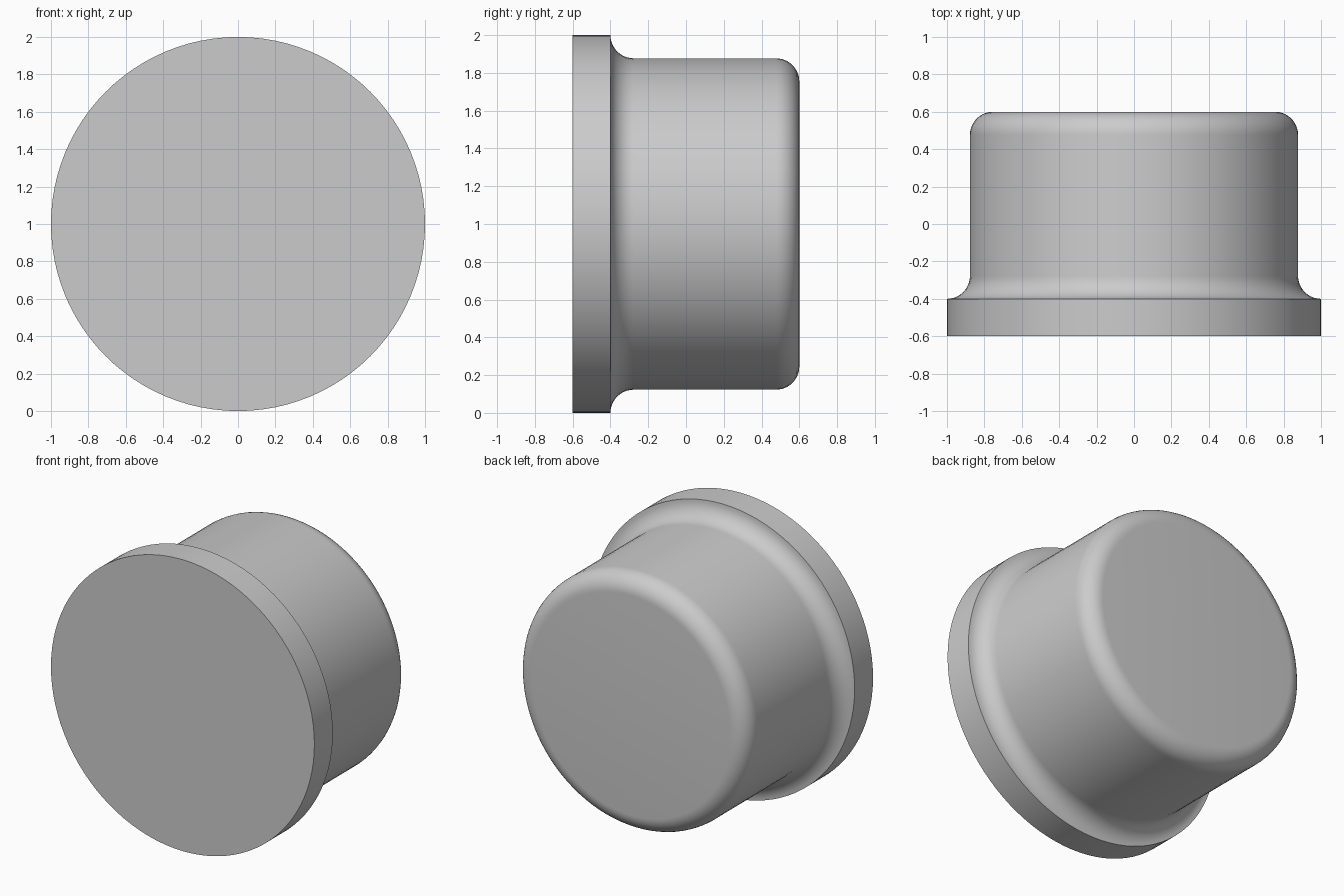
import bpy
import bmesh
from math import cos, sin, pi, radians

cube = bpy.data.objects.get("Cube")
if cube:
    bpy.data.objects.remove(cube)

SEGMENTS = 96
ARC_STEPS = 10
FLANGE_R, BODY_R, ROUND = 1.0, 0.877, 0.123
FRONT, SHOULDER, BACK = -0.6, -0.4, 0.6


def arc(r, y, start, end):
    """Quarter-round points as (radius, depth) about a centre."""
    steps = [start + (end - start) * i / ARC_STEPS for i in range(ARC_STEPS + 1)]
    return [(r + ROUND * cos(a), y + ROUND * sin(a)) for a in steps]


# Profile: flange rim, concave fillet, straight wall, rounded back edge
profile = [(FLANGE_R, FRONT)]
profile += arc(FLANGE_R, SHOULDER + ROUND, -pi / 2, -pi)
profile += arc(BODY_R - ROUND, BACK - ROUND, 0, pi / 2)

# Turn the profile around the depth axis
bm = bmesh.new()
rings = []
for r, y in profile:
    angles = [2 * pi * i / SEGMENTS for i in range(SEGMENTS)]
    rings.append([bm.verts.new((r * cos(a), y, 1 + r * sin(a))) for a in angles])
for near, far in zip(rings, rings[1:]):
    for i in range(SEGMENTS):
        j = (i + 1) % SEGMENTS
        bm.faces.new((near[i], near[j], far[j], far[i]))

# Flat front and back
bm.faces.new(rings[0])
bm.faces.new(rings[-1])
bmesh.ops.recalc_face_normals(bm, faces=bm.faces)

mesh = bpy.data.meshes.new("flanged_plug")
bm.to_mesh(mesh)
bm.free()
plug = bpy.data.objects.new("flanged_plug", mesh)
bpy.context.collection.objects.link(plug)

# Plain grey material
grey = bpy.data.materials.new("light_grey")
grey.use_nodes = True
colour = (0.6, 0.6, 0.6, 1)
grey.diffuse_color = colour
grey.node_tree.nodes["Principled BSDF"].inputs["Base Color"].default_value = colour
mesh.materials.append(grey)

bpy.ops.object.select_all(action="DESELECT")
plug.select_set(True)
bpy.context.view_layer.objects.active = plug
bpy.ops.object.shade_smooth_by_angle(angle=radians(30))
